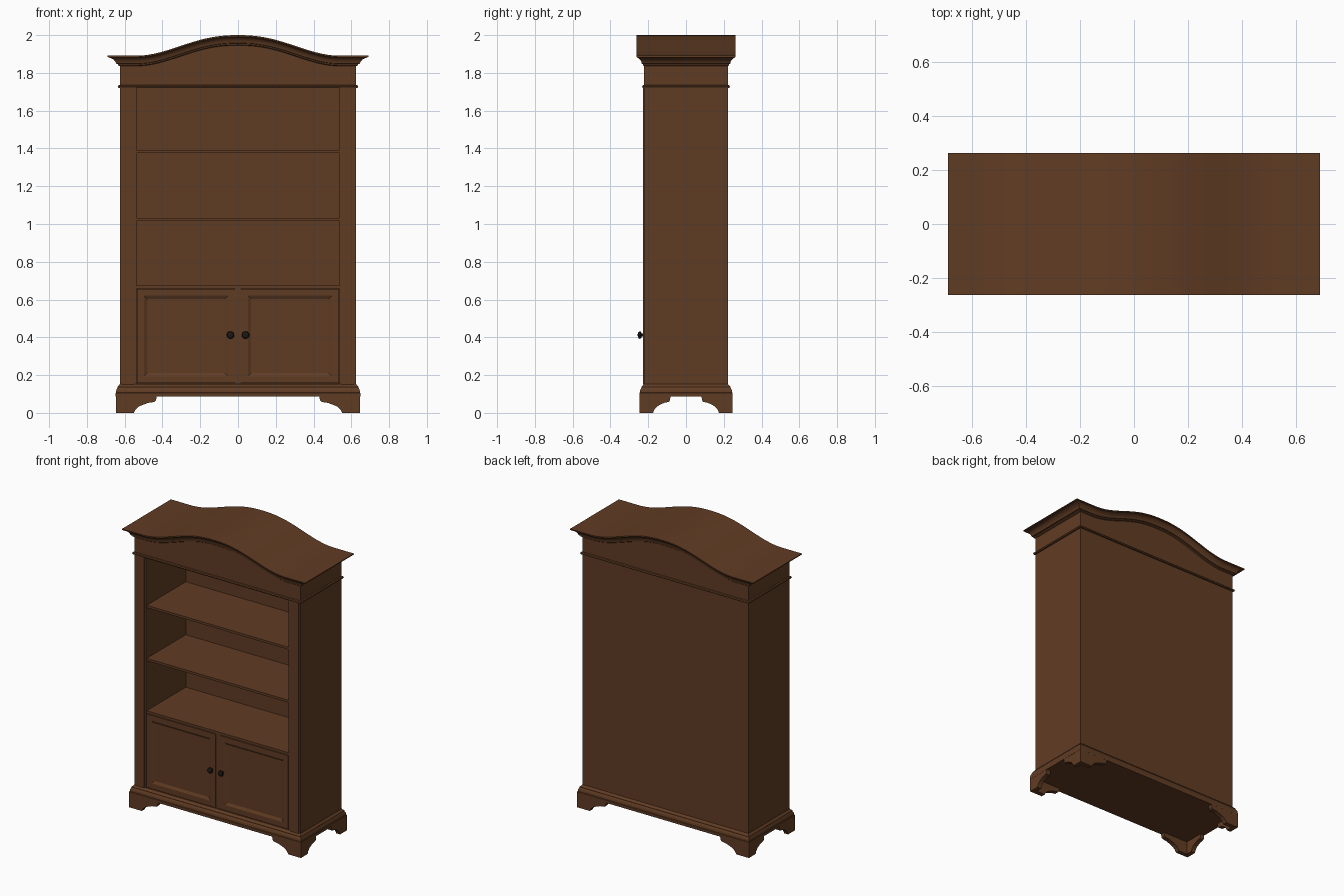
import bpy, bmesh, math

if "Cube" in bpy.data.objects:
    bpy.data.objects.remove(bpy.data.objects["Cube"])

def material(name, rgb):
    m = bpy.data.materials.new(name)
    m.diffuse_color = (*rgb, 1)
    m.use_nodes = True
    m.node_tree.nodes["Principled BSDF"].inputs["Base Color"].default_value = m.diffuse_color
    return m

WOOD = material("walnut brown", (0.118, 0.045, 0.017))
DARK = material("dark iron", (0.012, 0.009, 0.007))

def finish(name, bm, mat=WOOD, smooth=False):
    bmesh.ops.recalc_face_normals(bm, faces=bm.faces[:])
    me = bpy.data.meshes.new(name)
    bm.to_mesh(me)
    bm.free()
    me.materials.append(mat)
    ob = bpy.data.objects.new(name, me)
    bpy.context.collection.objects.link(ob)
    if smooth:
        bpy.context.view_layer.objects.active = ob
        ob.select_set(True)
        bpy.ops.object.shade_smooth_by_angle(angle=math.radians(30))
        ob.select_set(False)
    return ob

def add_box(bm, x0, x1, y0, y1, z0, z1):
    v = [bm.verts.new((x, y, z)) for x in (x0, x1) for y in (y0, y1) for z in (z0, z1)]
    faces = [(0, 1, 3, 2), (4, 6, 7, 5), (0, 4, 5, 1), (2, 3, 7, 6), (0, 2, 6, 4), (1, 5, 7, 3)]
    return [bm.faces.new([v[i] for i in f]) for f in faces]

def box(name, *dims):
    bm = bmesh.new()
    add_box(bm, *dims)
    return finish(name, bm)

def stack(name, rings, n=1):
    """Loft rectangular rings (half x, half y, height function of x), n segments along x."""
    bm = bmesh.new()
    loops = []
    for hx, hy, zf in rings:
        xs = [hx * (2 * i / n - 1) for i in range(n + 1)]
        loops.append([bm.verts.new((x, -hy, zf(x))) for x in xs] +
                     [bm.verts.new((x, hy, zf(x))) for x in reversed(xs)])
    m = 2 * n + 2
    for a, b in zip(loops, loops[1:]):
        for i in range(m):
            j = (i + 1) % m
            bm.faces.new((a[i], a[j], b[j], b[i]))
    for lp in (loops[0], loops[-1]):
        for i in range(n):
            bm.faces.new((lp[i], lp[i + 1], lp[m - 2 - i], lp[m - 1 - i]))
    return finish(name, bm, smooth=True)

def level(z):
    return lambda x: z

BX, BY = 0.626, 0.222   # body half sizes

# Carcass: sides, back, floor and top board
for s, side in ((-1, "left"), (1, "right")):
    a, b = sorted((s * 0.605, s * BX))
    box(side + "_side_panel", a, b, -BY, BY, 0.145, 1.73)
    a, b = sorted((s * 0.537, s * 0.605))
    box(side + "_inner_wall", a, b, -BY, BY - 0.015, 0.145, 1.73)
    # Raised pilaster strip on the front stile
    a, b = sorted((s * 0.549, s * 0.614))
    box(side + "_pilaster", a, b, -BY - 0.005, -BY, 0.15, 1.725)
box("back_panel", -0.605, 0.605, 0.205, BY, 0.145, 1.73)
box("cabinet_floor", -0.537, 0.537, -0.21, 0.205, 0.14, 0.155)
box("top_board", -0.605, 0.605, -BY, BY, 1.719, 1.733)

# Shelves
for i, z in enumerate((0.667, 1.024, 1.385)):
    box("shelf_%d" % (i + 1), -0.537, 0.537, -BY + 0.006, 0.205, z - 0.008, z + 0.008)

# Doors with recessed bevelled panels, knobs and the centre strip
box("centre_strip", -0.016, 0.016, -BY + 0.006, -0.19, 0.155, 0.659)
for s, side in ((-1, "left"), (1, "right")):
    bm = bmesh.new()
    a, b = sorted((s * 0.016, s * 0.534))
    front = add_box(bm, a, b, -BY, -0.195, 0.157, 0.657)[2]
    bmesh.ops.recalc_face_normals(bm, faces=bm.faces[:])
    bmesh.ops.inset_region(bm, faces=[front], thickness=0.052)
    bmesh.ops.inset_region(bm, faces=[front], thickness=0.024, depth=-0.009)
    finish(side + "_door", bm)

    prof = [(0, 0.0), (0.009, 0.0), (0.008, 0.012), (0.017, 0.016), (0.02, 0.022),
            (0.017, 0.029), (0.009, 0.033), (0, 0.034)]
    bm = bmesh.new()
    vs = [bm.verts.new((s * 0.04 + r, -BY - d, 0.412)) for r, d in prof]
    es = [bm.edges.new(e) for e in zip(vs, vs[1:])]
    bmesh.ops.spin(bm, geom=vs + es, cent=(s * 0.04, 0, 0.412), axis=(0, 1, 0),
                   angle=math.tau, steps=20)
    bmesh.ops.remove_doubles(bm, verts=bm.verts[:], dist=1e-5)
    finish(side + "_knob", bm, DARK, smooth=True)

# Base moulding
stack("base_moulding", [(BX + dx, BY + dx * 1.15, level(z)) for dx, z in
      ((0.022, 0.088), (0.022, 0.106), (0.019, 0.108), (0.019, 0.118), (0.016, 0.126),
       (0.012, 0.133), (0.012, 0.138), (0.006, 0.144), (0.0, 0.152))])

# Bracket feet: a scrolled profile (distance from corner, height) on both faces of each corner
foot = [(0, 0), (0.095, 0), (0.105, 0.018), (0.123, 0.034), (0.147, 0.044), (0.172, 0.053),
        (0.205, 0.058), (0.213, 0.066), (0.217, 0.09), (0, 0.09)]
FX, FY, T = 0.647, 0.247, 0.03
for sx, xn in ((-1, "left"), (1, "right")):
    for sy, yn in ((-1, "front"), (1, "back")):
        bm = bmesh.new()
        for along_x, k in ((True, 1.0), (False, 0.76)):
            rows = []
            for t in (0, T):
                rows.append([bm.verts.new((sx * (FX - u * k), sy * (FY - t), z) if along_x
                             else (sx * (FX - t), sy * (FY - u * k), z)) for u, z in foot])
            for r in rows:
                bm.faces.new(r)
            for i in range(len(foot)):
                j = (i + 1) % len(foot)
                bm.faces.new((rows[0][i], rows[0][j], rows[1][j], rows[1][i]))
        finish("%s_%s_foot" % (yn, xn), bm)

# Bead under the frieze
stack("frieze_bead", [(BX + d, BY + d, level(z)) for d, z in
      ((0, 1.719), (0.007, 1.721), (0.01, 1.727), (0.007, 1.734), (0, 1.737))])

# Frieze and arched cornice in one loft
def arch(dz):
    def f(x):
        t = min(1, (abs(x) / 0.54) ** 1.15)
        return 1.891 + 0.109 * (0.5 + 0.5 * math.cos(math.pi * t)) + dz
    return f

cornice = [(0, -0.055), (0.13, -0.051), (0.16, -0.044), (0.3, -0.042), (0.36, -0.032),
           (0.5, -0.021), (0.72, -0.013), (0.9, -0.010), (0.93, -0.007), (1, -0.006), (1, 0)]
stack("frieze_and_cornice", [(BX, BY, level(1.73))] +
      [(BX + 0.064 * f, BY + 0.041 * f, arch(dz)) for f, dz in cornice], 64)
